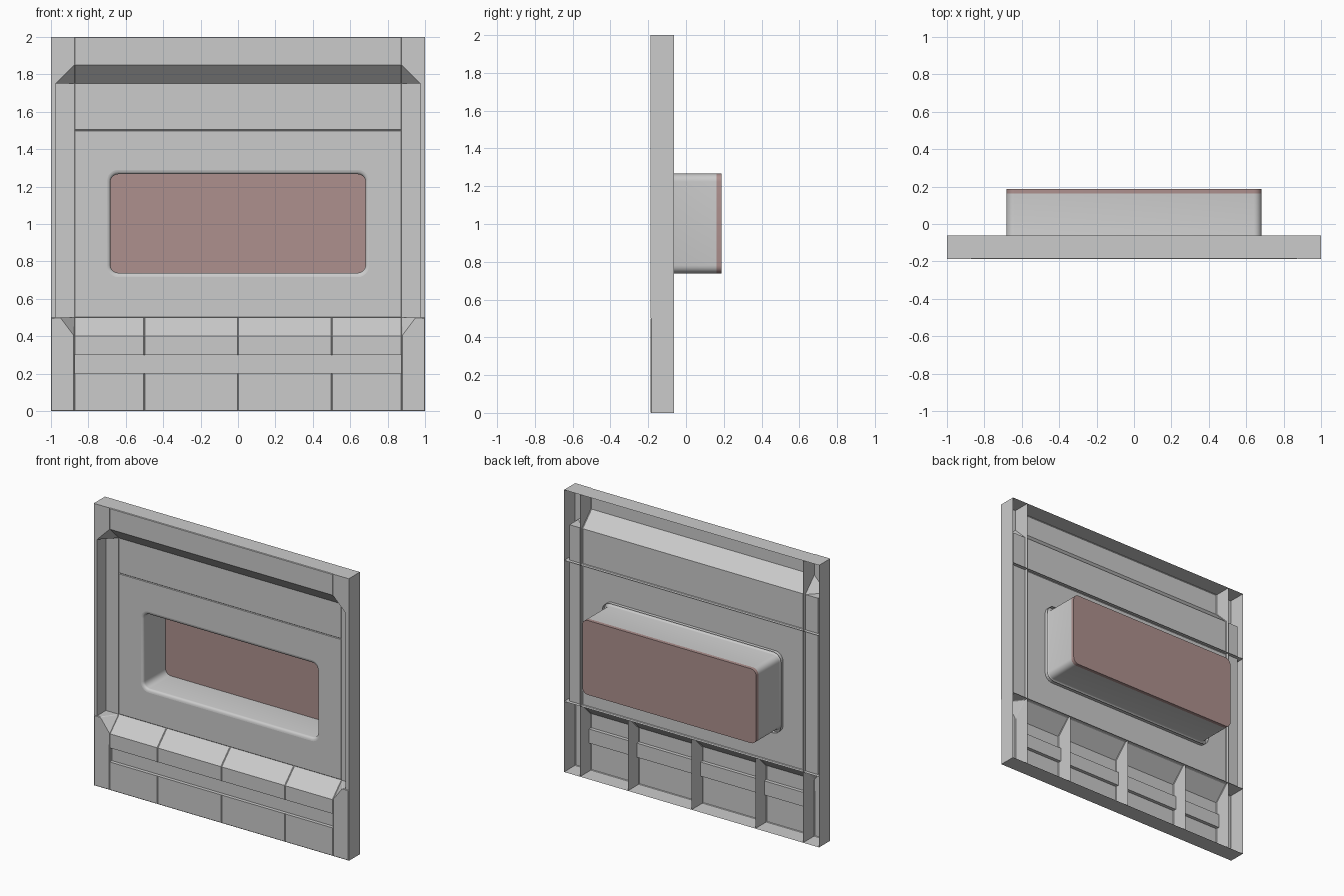
import bpy, bmesh, math

if "Cube" in bpy.data.objects:
    bpy.data.objects.remove(bpy.data.objects["Cube"])

FRONT, FLOOR, BACK, REAR = -0.1875, -0.0875, -0.0625, 0.1875
EDGE, RIM, END = 0.875, 0.975, 1.0


def material(name, colour):
    m = bpy.data.materials.new(name)
    m.use_nodes = True
    m.diffuse_color = colour
    m.node_tree.nodes["Principled BSDF"].inputs["Base Color"].default_value = colour
    return m


GREY = material("light grey", (0.6, 0.6, 0.6, 1))
ROSE = material("dusty rose", (0.42, 0.28, 0.27, 1))


def finish(name, bm, mat, smooth=False):
    me = bpy.data.meshes.new(name)
    bm.to_mesh(me)
    bm.free()
    me.materials.append(mat)
    ob = bpy.data.objects.new(name, me)
    bpy.context.collection.objects.link(ob)
    if smooth:
        bpy.ops.object.select_all(action='DESELECT')
        ob.select_set(True)
        bpy.context.view_layer.objects.active = ob
        bpy.ops.object.shade_smooth_by_angle(angle=math.radians(35))
    return ob


def shell(name, polys, keep=lambda p: True):
    """Open-backed panel: front faces plus a skirt to the back, chamfered at the seam."""
    bm = bmesh.new()
    for poly in polys:
        bm.faces.new([bm.verts.new(p) for p in poly])
    bmesh.ops.remove_doubles(bm, verts=bm.verts[:], dist=1e-4)
    seam = [e for e in bm.edges if e.is_boundary]
    out = bmesh.ops.extrude_edge_only(bm, edges=seam)
    for v in out["geom"]:
        if isinstance(v, bmesh.types.BMVert):
            v.co.y = BACK
    bmesh.ops.recalc_face_normals(bm, faces=bm.faces[:])
    if sum(f.normal.y * f.calc_area() for f in bm.faces) > 0:
        bmesh.ops.reverse_faces(bm, faces=bm.faces[:])
    chamfer = [e for e in seam if e.is_valid and keep((e.verts[0].co + e.verts[1].co) / 2)]
    bmesh.ops.bevel(bm, geom=chamfer, offset=0.004, segments=1, affect='EDGES', clamp_overlap=True)
    return finish(name, bm, GREY)


def sweep_x(profile, x0, x1):
    """Quads from a (y, z) profile run between two x positions."""
    return [[(x0, *a), (x1, *a), (x1, *b), (x0, *b)] for a, b in zip(profile, profile[1:])]


# Lower tiles with a shallow groove and a sloping sill
GROOVE = FRONT + 0.025
sill = [(FRONT, 0), (FRONT, 0.2), (GROOVE, 0.2), (GROOVE, 0.3),
        (FRONT, 0.3), (FRONT, 0.4), (FLOOR, 0.5)]
stops = [-EDGE, -0.5, 0, 0.5, EDGE]
for i, (a, b) in enumerate(zip(stops, stops[1:])):
    shell(f"lower_tile_{i + 1}", sweep_x(sill, a, b),
          lambda p: not 0.199 < p.z < 0.301)

# Upper panel with an overhanging header
header = [(FLOOR, 1.5), (FLOOR, 1.75), (FRONT, 1.85), (FRONT, 2)]
shell("header_panel", sweep_x(header, -EDGE, EDGE))

# Side strips: foot, post and top corner, on both sides
for side, s in (("left", 1), ("right", -1)):
    def at(y, *pts):
        return [(s * x, y, z) for x, z in pts]

    def wall(z0, z1):
        return at(FRONT, (RIM, z0), (RIM, z1)) + at(FLOOR, (RIM, z1), (RIM, z0))

    shell(f"{side}_foot", [
        at(FRONT, (EDGE, 0), (END, 0), (END, 0.5), (0.95, 0.5), (EDGE, 0.4)),
        at(FRONT, (EDGE, 0.4), (0.95, 0.5)) + at(FLOOR, (EDGE, 0.5))])
    shell(f"{side}_post", [
        at(FLOOR, (EDGE, 0.5), (RIM, 0.5), (RIM, 1.5), (EDGE, 1.5)),
        wall(0.5, 1.5),
        at(FRONT, (RIM, 0.5), (END, 0.5), (END, 1.5), (RIM, 1.5))])
    shell(f"{side}_top_corner", [
        at(FRONT, (RIM, 1.5), (END, 1.5), (END, 2), (EDGE, 2), (EDGE, 1.85), (RIM, 1.75)),
        at(FLOOR, (EDGE, 1.5), (RIM, 1.5), (RIM, 1.75), (EDGE, 1.75)),
        wall(1.5, 1.75),
        at(FRONT, (RIM, 1.75), (EDGE, 1.85)) + at(FLOOR, (EDGE, 1.75)),
        at(FRONT, (RIM, 1.75)) + at(FLOOR, (EDGE, 1.75), (RIM, 1.75))])


# Rounded window outline, listed corner by corner
STEPS = 6
SIGNS = [(1, 1), (-1, 1), (-1, -1), (1, -1)]


def outline(w, h, r, y):
    pts = []
    for c, (sx, sz) in enumerate(SIGNS):
        for k in range(STEPS + 1):
            t = math.pi / 2 * (c + k / STEPS)
            pts.append((sx * (w - r) + r * math.cos(t), y,
                        1.0025 + sz * (h - r) + r * math.sin(t)))
    return pts


# Middle panel around the window
hole = outline(0.7, 0.287, 0.06, FLOOR)
frame = [(sx * EDGE, FLOOR, 1 + sz * 0.5) for sx, sz in SIGNS]
faces = []
for i in range(len(hole)):
    j = (i + 1) % len(hole)
    a, b = frame[i // (STEPS + 1)], frame[j // (STEPS + 1)]
    faces.append([hole[i], hole[j], b] + ([a] if a != b else []))
shell("window_panel", faces, lambda p: abs(p.x) > 0.8 or abs(p.z - 1) > 0.4)

# Window tunnel with a rounded lip
bm = bmesh.new()
LIP = 0.018
rings = []
for k in range(5):
    t = math.pi / 2 * k / 4
    d = LIP * math.sin(t)
    rings.append(outline(0.7 - d, 0.287 - 1.3 * d, 0.06 - d, FLOOR + LIP * (1 - math.cos(t))))
rings.append(outline(0.7 - LIP, 0.287 - 1.3 * LIP, 0.06 - LIP, REAR - 0.025))
rows = [[bm.verts.new(p) for p in ring] for ring in rings]
for r0, r1 in zip(rows, rows[1:]):
    for i in range(len(r0)):
        j = (i + 1) % len(r0)
        bm.faces.new([r0[i], r0[j], r1[j], r1[i]])
finish("window_tunnel", bm, GREY, True)

# Window pane closing the tunnel
bm = bmesh.new()
face = bm.faces.new([bm.verts.new(p) for p in rings[-1]])
out = bmesh.ops.extrude_face_region(bm, geom=[face], use_keep_orig=True)
for v in out["geom"]:
    if isinstance(v, bmesh.types.BMVert):
        v.co.y = REAR
bmesh.ops.recalc_face_normals(bm, faces=bm.faces[:])
finish("window_pane", bm, ROSE, True)
